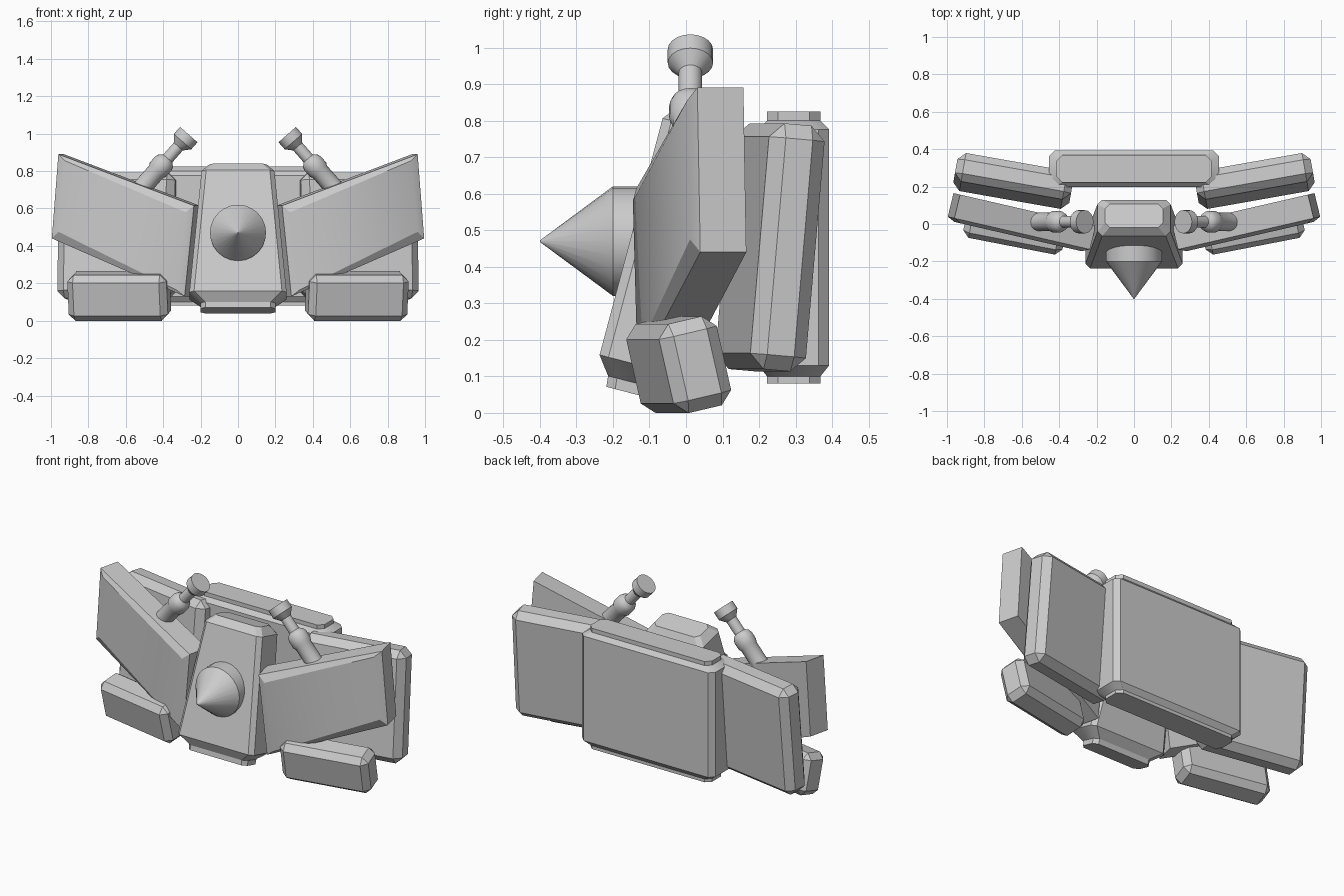
import bpy, bmesh
from math import radians, cos, sin, tau
from mathutils import Matrix, Vector

cube = bpy.data.objects.get("Cube")
if cube:
    bpy.data.objects.remove(cube)

# One matte grey for the whole model
grey = bpy.data.materials.new("plain_grey")
grey.use_nodes = True
COLOUR = (0.6, 0.6, 0.6, 1)
grey.diffuse_color = COLOUR
for node in grey.node_tree.nodes:
    if node.type == 'BSDF_PRINCIPLED':
        node.inputs["Base Color"].default_value = COLOUR


def finish(name, bm, matrix=Matrix(), mirror=False):
    """Turn a bmesh into an object, optionally mirrored to the other side."""
    bmesh.ops.transform(bm, matrix=matrix, verts=bm.verts)
    bmesh.ops.recalc_face_normals(bm, faces=bm.faces)
    mesh = bpy.data.meshes.new(name)
    bm.to_mesh(mesh)
    bm.free()
    mesh.materials.append(grey)
    mesh.shade_smooth()
    mesh.set_sharp_from_angle(angle=radians(30))
    ob = bpy.data.objects.new(name, mesh)
    bpy.context.scene.collection.objects.link(ob)
    if mirror:
        ob.modifiers.new("Mirror", 'MIRROR').use_axis = (True, False, False)
    return ob


def loft(rings):
    """Skin a list of equally long point rings and cap both ends."""
    bm = bmesh.new()
    loops = [[bm.verts.new(p) for p in ring] for ring in rings]
    for a, b in zip(loops, loops[1:]):
        for i in range(len(a)):
            j = (i + 1) % len(a)
            bm.faces.new((a[i], a[j], b[j], b[i]))
    bm.faces.new(loops[0])
    bm.faces.new(loops[-1])
    return bm


def section(hx, hy, z, cut):
    """Rectangle with cut corners at height z."""
    return [Vector(p) for p in (
        (hx - cut, -hy, z), (hx, cut - hy, z), (hx, hy - cut, z), (hx - cut, hy, z),
        (cut - hx, hy, z), (-hx, hy - cut, z), (-hx, cut - hy, z), (cut - hx, -hy, z))]


def lathe(profile, sides):
    """Revolve (radius, height) pairs about local z."""
    return loft([[Vector((r * cos(tau * i / sides), r * sin(tau * i / sides), z))
                  for i in range(sides)] for r, z in profile])


def bevel_box(size, bevel):
    bm = bmesh.new()
    bmesh.ops.create_cube(bm, size=1, matrix=Matrix.Diagonal((*size, 1)))
    bmesh.ops.bevel(bm, geom=bm.edges[:], offset=bevel, segments=1,
                    affect='EDGES', profile=0.5)
    return bm


def place(loc, rx=0, rz=0):
    return (Matrix.Translation(loc) @ Matrix.Rotation(radians(rz), 4, 'Z')
            @ Matrix.Rotation(radians(rx), 4, 'X'))


# Rear plate with stepped ends
plate = [(.415, .073, .08), (.415, .073, .10), (.455, .097, .13),
         (.455, .097, .775), (.415, .073, .80), (.415, .073, .825)]
finish("rear_plate", loft([section(x, y, z, .03) for x, y, z in plate]),
       place((0, .295, 0)))

# Central body, tapering upward and leaning back
body = [(.2, .065, 0), (.2, .068, .03), (.26, .105, .08),
        (.195, .1, .75), (.155, .065, .795)]
finish("central_body", loft([section(x, y, z, .025) for x, y, z in body]),
       place((0, -.155, .055), rx=-14.5))

# Nose cone with a short rim, pointing forward
finish("nose_cone", lathe([(.15, -.06), (.15, .03), (.002, .23)], 24),
       place((0, -.17, .47), rx=90))

# Slanted front wings with a softened front border
outline = [(1.0, .44), (.965, .89), (.24, .615), (.29, .13)]
front = [Vector((x, -.15 + .23 * (x - .26), z)) for x, z in outline]
middle = sum(front, Vector()) / 4
depth = Vector((-.035, .145, 0))
inset = [p + Vector((.04 if p.x < middle.x else -.04, 0,
                     .035 if p.z < middle.z else -.035)) for p in front]
for p in inset:
    p.y = -.15 + .23 * (p.x - .26)
finish("front_wings", loft([inset, [p + depth * .13 for p in front],
                            [p + depth for p in front]]), mirror=True)

# Side panels behind the wings
finish("side_panels", bevel_box((.63, .155, .675), .04),
       place((.645, .23, .453), rx=-5, rz=10), mirror=True)

# Feet
finish("feet", bevel_box((.54, .165, .25), .035),
       place((.635, -.02, .132), rx=13, rz=11), mirror=True)

# Cannons leaning toward the middle
cannon = [(.05, -.4), (.05, -.265), (.058, -.25), (.058, -.205), (.05, -.185),
          (.032, -.17), (.032, -.085), (.062, -.05), (.062, 0)]
aim = Vector((-.66, 0, .75)).to_track_quat('Z', 'Y').to_matrix().to_4x4()
finish("cannons", lathe(cannon, 20),
       Matrix.Translation((.263, .012, .995)) @ aim, mirror=True)
